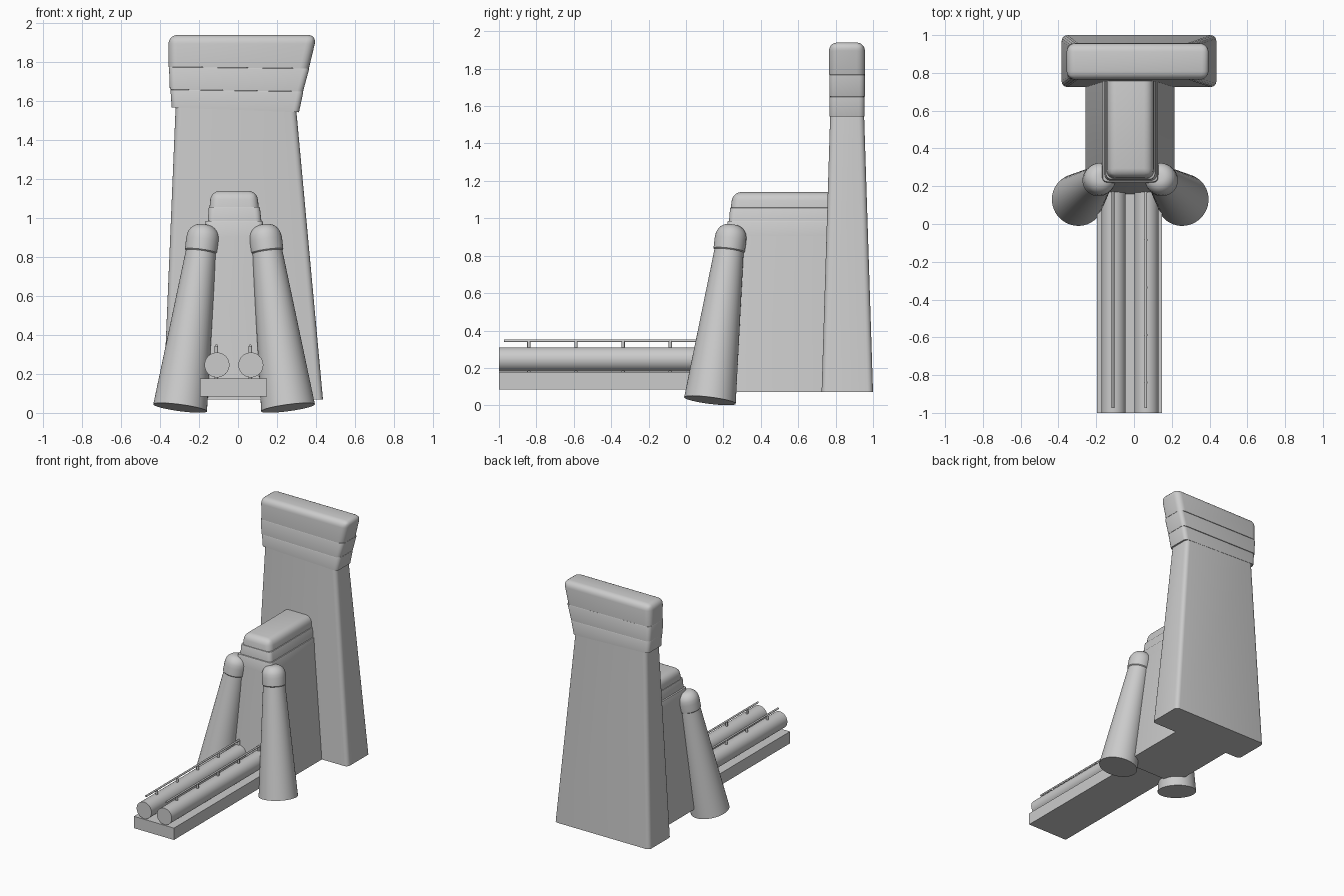
import bpy, bmesh, math
from mathutils import Vector

if "Cube" in bpy.data.objects:
    bpy.data.objects.remove(bpy.data.objects["Cube"])


def finish(bm, name, angle=35):
    bmesh.ops.recalc_face_normals(bm, faces=bm.faces)
    me = bpy.data.meshes.new(name)
    bm.to_mesh(me)
    bm.free()
    ob = bpy.data.objects.new(name, me)
    bpy.context.collection.objects.link(ob)
    bpy.ops.object.select_all(action='DESELECT')
    ob.select_set(True)
    bpy.context.view_layer.objects.active = ob
    bpy.ops.object.shade_smooth_by_angle(angle=math.radians(angle))
    return ob


def block(name, low, high, side=0.0, top=0.0):
    """Tapered block; low/high = (x0, x1, y0, y1, z_left, z_right)."""
    bm = bmesh.new()
    rings = []
    for x0, x1, y0, y1, zl, zr in (low, high):
        rings.append([bm.verts.new(p) for p in
                      ((x0, y0, zl), (x1, y0, zr), (x1, y1, zr), (x0, y1, zl))])
    a, b = rings
    bm.faces.new(a[::-1])
    bm.faces.new(b)
    for i in range(4):
        j = (i + 1) % 4
        bm.faces.new((a[i], a[j], b[j], b[i]))
    upright = [e for e in bm.edges if (e.verts[0] in a) != (e.verts[1] in a)]
    rim = [e for e in bm.edges if e.verts[0] in b and e.verts[1] in b]
    if top and top == side:
        bmesh.ops.bevel(bm, geom=upright + rim, offset=top, segments=5,
                        profile=0.5, affect='EDGES')
    elif side:
        bmesh.ops.bevel(bm, geom=upright, offset=side, segments=4,
                        profile=0.5, affect='EDGES')
        if top:
            up = [e for e in bm.edges if all(
                v.co.z > (high[4] + high[5]) / 2 - 0.02 for v in e.verts)]
            bmesh.ops.bevel(bm, geom=up, offset=top, segments=2,
                            profile=0.5, affect='EDGES')
    return finish(bm, name)


def lathe(name, profile, start, axis, steps=48):
    """Revolve (radius, distance) points around an axis through start."""
    bm = bmesh.new()
    rot = Vector(axis).to_track_quat('Z', 'Y')
    rings = []
    for r, t in profile:
        n = 1 if r == 0 else steps
        rings.append([bm.verts.new(Vector(start) + rot @ Vector(
            (r * math.cos(math.tau * i / n), r * math.sin(math.tau * i / n), t)))
            for i in range(n)])
    for a, b in zip(rings, rings[1:]):
        for i in range(steps):
            j = (i + 1) % steps
            if len(b) == 1:
                bm.faces.new((a[i], a[j], b[0]))
            else:
                bm.faces.new((a[i], a[j], b[j], b[i]))
    bm.faces.new(rings[0][::-1])
    if len(rings[-1]) > 1:
        bm.faces.new(rings[-1])
    return finish(bm, name)


# tall rear tower with three flaring caps
block("tower", (-0.383, 0.436, 0.725, 1.0, 0.07, 0.07),
      (-0.318, 0.293, 0.773, 0.95, 1.62, 1.62), side=0.03)
block("tower_cap_low", (-0.34, 0.313, 0.768, 0.954, 1.567, 1.543),
      (-0.347, 0.336, 0.768, 0.954, 1.66, 1.65), side=0.03, top=0.006)
block("tower_cap_middle", (-0.35, 0.334, 0.766, 0.956, 1.66, 1.65),
      (-0.354, 0.366, 0.766, 0.956, 1.776, 1.768), side=0.03, top=0.006)
block("tower_cap_top", (-0.356, 0.364, 0.764, 0.957, 1.776, 1.768),
      (-0.357, 0.405, 0.764, 0.957, 1.94, 1.94), side=0.045, top=0.045)

# central body with stepped, rounded ridge
block("body", (-0.256, 0.214, 0.15, 0.8, 0.07, 0.07),
      (-0.172, 0.132, 0.215, 0.8, 0.905, 0.905), side=0.02)
block("body_band", (-0.172, 0.132, 0.215, 0.8, 0.905, 0.905),
      (-0.167, 0.127, 0.222, 0.8, 0.986, 0.986), side=0.025, top=0.006)
block("ridge_low", (-0.155, 0.12, 0.23, 0.8, 0.986, 0.986),
      (-0.15, 0.112, 0.236, 0.8, 1.058, 1.058), side=0.03, top=0.006)
block("ridge_top", (-0.146, 0.106, 0.24, 0.82, 1.058, 1.058),
      (-0.138, 0.098, 0.25, 0.82, 1.14, 1.14), side=0.045, top=0.045)

# leaning front pillars with domed caps
for label, s in (("left", -1), ("right", 1)):
    base = (-0.02 + s * 0.277, 0.128, 0.026)
    lean = (-s * 0.107, 0.102, 0.80)
    lathe(label + "_pillar", [(0.139, 0), (0.077, 0.83)], base, lean)
    dome = [(0.078, 0.812), (0.084, 0.818), (0.085, 0.875)]
    for k in range(1, 8):
        a = math.radians(90 * k / 7)
        dome.append((0.02 + 0.064 * math.cos(a), 0.885 + 0.07 * math.sin(a)))
    lathe(label + "_pillar_cap", dome + [(0, 0.956)], base, lean)

# long low bed carrying two tubes with raised rails
block("bed", (-0.195, 0.149, -1, 0.3, 0.085, 0.085),
      (-0.195, 0.149, -1, 0.3, 0.177, 0.177))
for label, x in (("left", -0.108), ("right", 0.066)):
    lathe(label + "_tube", [(0.064, 0), (0.064, 1.25)], (x, -1, 0.246), (0, 1, 0))
    lathe(label + "_rail", [(0.007, 0), (0.007, 1.2)], (x - 0.003, -0.973, 0.345),
          (0, 1, 0), 12)
    for i in range(5):
        lathe(f"{label}_rail_post_{i + 1}", [(0.009, 0), (0.009, 0.172)],
              (x - 0.003, -0.84 + 0.252 * i, 0.172), (0, 0, 1), 12)
